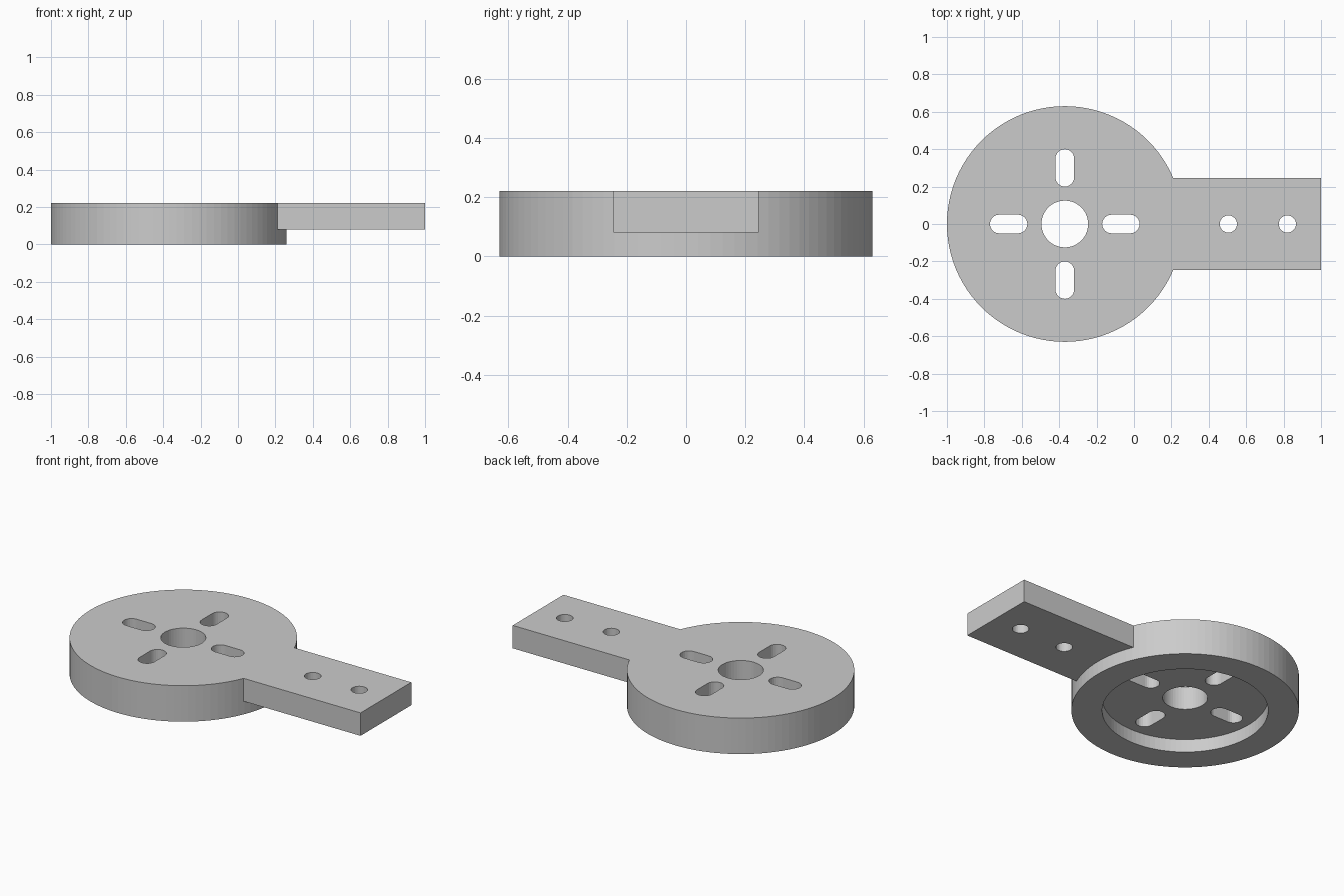
import bpy
import bmesh
import math
from mathutils import Matrix

if "Cube" in bpy.data.objects:
    bpy.data.objects.remove(bpy.data.objects["Cube"], do_unlink=True)

HUB_X = -0.37
HUB_R = 0.63
TOP = 0.22
STEP = 0.08      # underside of the arm and ceiling of the recess

grey = bpy.data.materials.new("plain grey")
grey.use_nodes = True
colour = (0.6, 0.6, 0.6, 1)
grey.diffuse_color = colour
grey.node_tree.nodes["Principled BSDF"].inputs["Base Color"].default_value = colour


def prism(name, outline, z0, z1):
    """Extrude a closed outline of (x, y) points from z0 to z1."""
    bm = bmesh.new()
    base = bm.faces.new([bm.verts.new((x, y, z0)) for x, y in outline])
    top = bmesh.ops.extrude_face_region(bm, geom=[base])["geom"]
    bmesh.ops.translate(bm, vec=(0, 0, z1 - z0),
                        verts=[v for v in top if isinstance(v, bmesh.types.BMVert)])
    bmesh.ops.recalc_face_normals(bm, faces=bm.faces)
    mesh = bpy.data.meshes.new(name)
    bm.to_mesh(mesh)
    bm.free()
    mesh.materials.append(grey)
    obj = bpy.data.objects.new(name, mesh)
    bpy.context.collection.objects.link(obj)
    return obj


def circle(x, y, r, n):
    return [(x + r * math.cos(math.tau * i / n), y + r * math.sin(math.tau * i / n))
            for i in range(n)]


def slot(inner, outer, r, n=12):
    """Round-ended outline along +x, between two distances from the origin."""
    points = []
    for cx, start in ((outer - r, -math.pi / 2), (inner + r, math.pi / 2)):
        for i in range(n + 1):
            a = start + math.pi * i / n
            points.append((cx + r * math.cos(a), r * math.sin(a)))
    return points


def combine(target, other, operation):
    """Apply a boolean and discard the helper."""
    mod = target.modifiers.new(operation, 'BOOLEAN')
    mod.operation = operation
    mod.solver = 'EXACT'
    mod.object = other
    bpy.context.view_layer.objects.active = target
    bpy.ops.object.modifier_apply(modifier=mod.name)
    bpy.data.objects.remove(other, do_unlink=True)


# Round hub with the flat mounting arm
bracket = prism("hub_and_arm", circle(HUB_X, 0, HUB_R, 96), 0, TOP)
arm = prism("arm", [(0.15, -0.245), (1, -0.245), (1, 0.245), (0.15, 0.245)], STEP, TOP)
combine(bracket, arm, 'UNION')

# Round recess in the underside
combine(bracket, prism("recess", circle(HUB_X, 0, 0.46, 96), -0.1, STEP), 'DIFFERENCE')

# Centre hole and the two screw holes in the arm
for x, r, n in ((HUB_X, 0.125, 48), (0.505, 0.046, 32), (0.82, 0.046, 32)):
    combine(bracket, prism("hole", circle(x, 0, r, n), -0.1, 0.4), 'DIFFERENCE')

# Four slots around the centre hole
for i in range(4):
    cutter = prism("slot", slot(0.2, 0.4, 0.05), -0.1, 0.4)
    cutter.data.transform(Matrix.Translation((HUB_X, 0, 0))
                          @ Matrix.Rotation(i * math.pi / 2, 4, 'Z'))
    combine(bracket, cutter, 'DIFFERENCE')
